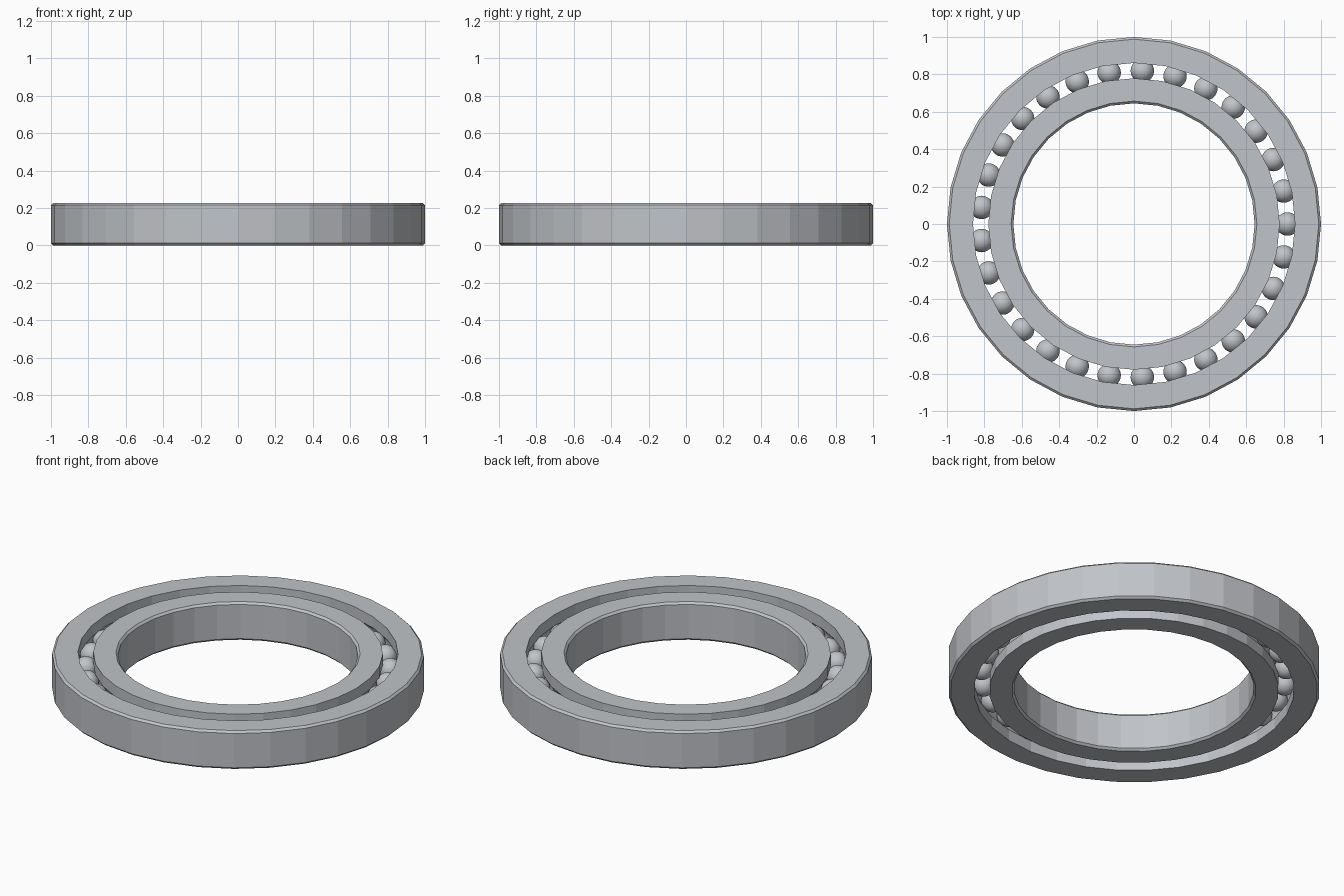
import bpy, bmesh
from math import sin, cos, acos, pi

cube = bpy.data.objects.get("Cube")
if cube:
    bpy.data.objects.remove(cube, do_unlink=True)

SIDES = 32
HEIGHT = 0.227
CHAMFER = 0.012
BALLS = 29
TRACK = 0.82       # radius of the ball circle
BALL_R = 0.0625
HALF_GAP = 0.041   # half the open gap between the rings

steel = bpy.data.materials.new("steel grey")
steel.use_nodes = True
colour = (0.53, 0.55, 0.58, 1)
steel.diffuse_color = colour
steel.node_tree.nodes["Principled BSDF"].inputs["Base Color"].default_value = colour


def finish(name, bm, smooth=False):
    bmesh.ops.recalc_face_normals(bm, faces=bm.faces)
    for f in bm.faces:
        f.smooth = smooth
    mesh = bpy.data.meshes.new(name)
    bm.to_mesh(mesh)
    bm.free()
    mesh.materials.append(steel)
    obj = bpy.data.objects.new(name, mesh)
    bpy.context.collection.objects.link(obj)
    return obj


def race(name, rim, side):
    """Revolved ring: chamfered rim on one side, ball groove on the other."""
    wall = TRACK + side * HALF_GAP
    face = rim - side * CHAMFER
    profile = [(wall, 0), (face, 0), (rim, CHAMFER),
               (rim, HEIGHT - CHAMFER), (face, HEIGHT), (wall, HEIGHT)]
    # groove arc, from top to bottom
    reach = acos(HALF_GAP / BALL_R)
    steps = 8
    for i in range(steps + 1):
        a = reach * (1 - 2 * i / steps)
        profile.append((TRACK + side * BALL_R * cos(a), HEIGHT / 2 + BALL_R * sin(a)))
    bm = bmesh.new()
    loops = []
    for k in range(SIDES):
        t = 2 * pi * k / SIDES
        loops.append([bm.verts.new((r * cos(t), r * sin(t), z)) for r, z in profile])
    n = len(profile)
    for k in range(SIDES):
        a, b = loops[k], loops[(k + 1) % SIDES]
        for j in range(n):
            m = (j + 1) % n
            bm.faces.new((a[j], b[j], b[m], a[m]))
    return finish(name, bm)


# Outer and inner rings
race("outer_ring", 1.0, 1)
race("inner_ring", 0.645, -1)

# Balls share one mesh
bm = bmesh.new()
bmesh.ops.create_uvsphere(bm, u_segments=32, v_segments=16, radius=BALL_R)
first = finish("ball", bm, smooth=True)
for i in range(BALLS):
    ball = first if i == 0 else first.copy()
    if i:
        bpy.context.collection.objects.link(ball)
    t = 2 * pi * i / BALLS
    ball.name = f"ball_{i + 1}"
    ball.location = (TRACK * cos(t), TRACK * sin(t), HEIGHT / 2)
